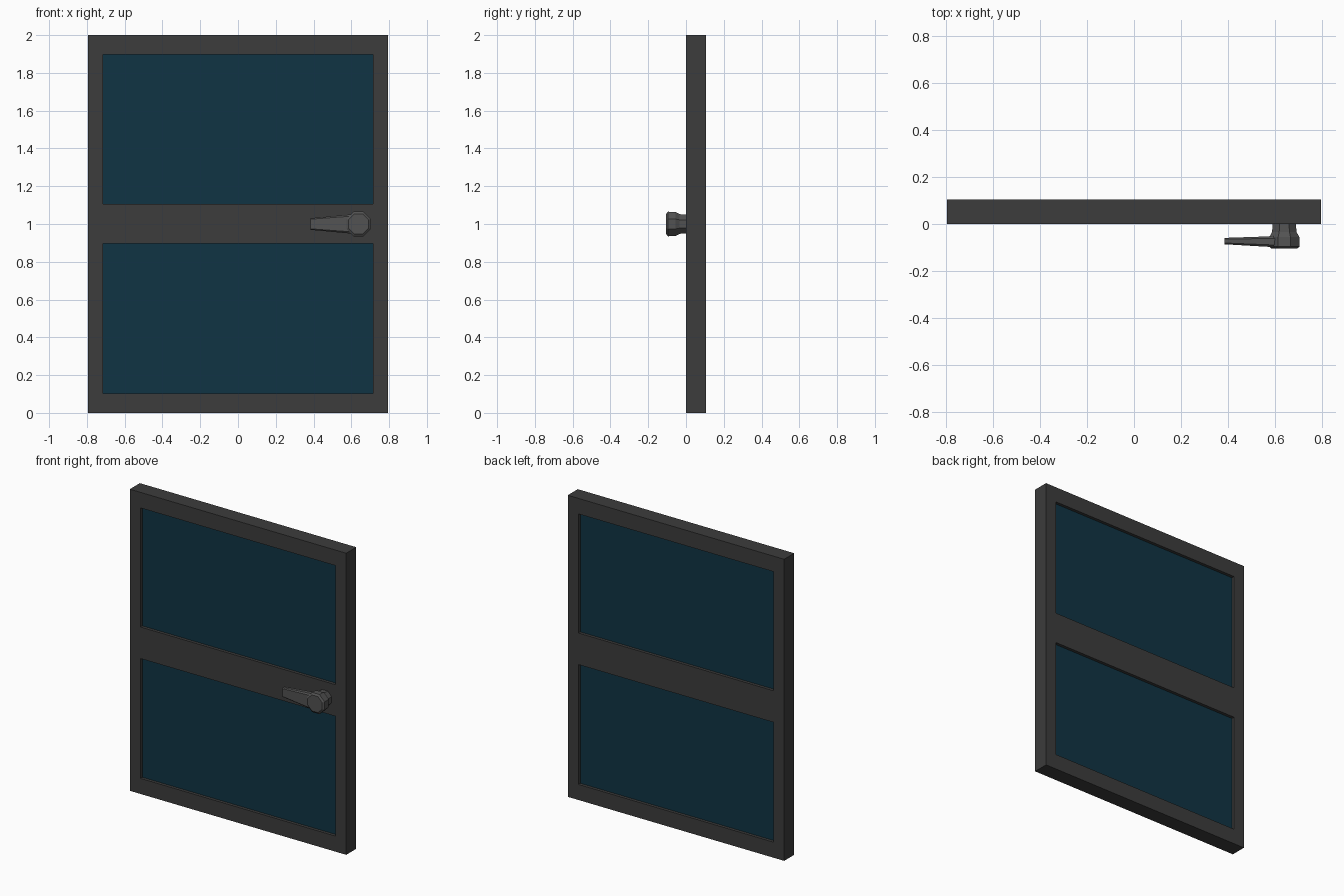
import bpy, bmesh, math
from mathutils import Vector

if "Cube" in bpy.data.objects:
    bpy.data.objects.remove(bpy.data.objects["Cube"])


def material(name, rgb):
    m = bpy.data.materials.new(name)
    m.diffuse_color = (*rgb, 1)
    m.use_nodes = True
    m.node_tree.nodes["Principled BSDF"].inputs["Base Color"].default_value = m.diffuse_color
    return m


FRAME = material("dark_frame", (0.045, 0.045, 0.045))
GLASS = material("blue_glass", (0.005, 0.034, 0.056))
METAL = material("handle_metal", (0.085, 0.085, 0.085))


def finish(name, bm, mat):
    bmesh.ops.recalc_face_normals(bm, faces=bm.faces[:])
    me = bpy.data.meshes.new(name)
    bm.to_mesh(me)
    bm.free()
    me.materials.append(mat)
    ob = bpy.data.objects.new(name, me)
    bpy.context.collection.objects.link(ob)
    return ob


def loft(name, rings, mat):
    """Skin a list of equal-length rings and cap both ends."""
    bm = bmesh.new()
    rows = [[bm.verts.new(p) for p in ring] for ring in rings]
    n = len(rows[0])
    for a, b in zip(rows, rows[1:]):
        for i in range(n):
            j = (i + 1) % n
            bm.faces.new((a[i], a[j], b[j], b[i]))
    bm.faces.new(rows[0])
    bm.faces.new(rows[-1])
    return finish(name, bm, mat)


# Door frame: a grid of cells with the two window cells left open, extruded
xs = (-0.794, -0.716, 0.716, 0.794)
zs = (0, 0.103, 0.898, 1.107, 1.897, 2)
DEPTH = 0.105
bm = bmesh.new()
grid = [[bm.verts.new((x, 0, z)) for z in zs] for x in xs]
for i in range(3):
    for k in range(5):
        if i == 1 and k in (1, 3):
            continue
        bm.faces.new((grid[i][k], grid[i + 1][k], grid[i + 1][k + 1], grid[i][k + 1]))
out = bmesh.ops.extrude_face_region(bm, geom=bm.faces[:], use_keep_orig=True)
moved = [g for g in out["geom"] if isinstance(g, bmesh.types.BMVert)]
bmesh.ops.translate(bm, verts=moved, vec=(0, DEPTH, 0))
bmesh.ops.dissolve_limit(bm, angle_limit=0.01, verts=bm.verts[:], edges=bm.edges[:])
bmesh.ops.triangulate(bm, faces=[f for f in bm.faces if len(f.verts) > 4])
finish("door_frame", bm, FRAME)

# Glass panes, recessed on both sides
for name, z0, z1 in (("lower_pane", zs[1], zs[2]), ("upper_pane", zs[3], zs[4])):
    loft(name, [[(xs[1], y, z0), (xs[2], y, z0), (xs[2], y, z1), (xs[1], y, z1)]
                for y in (0.02, DEPTH - 0.02)], GLASS)

# Handle knob: octagonal stem flaring into a chamfered head
KX, KZ = 0.638, 1.0
profile = ((0.004, 0.049), (-0.034, 0.052), (-0.056, 0.064),
           (-0.096, 0.065), (-0.105, 0.053))


def octagon(y, apothem):
    r = apothem / math.cos(math.pi / 8)
    return [(KX + r * math.cos(a), y, KZ + r * math.sin(a))
            for a in (math.pi / 8 + i * math.pi / 4 for i in range(8))]


loft("handle_knob", [octagon(y, a) for y, a in profile], METAL)

# Handle lever: tapered bar with chamfered corners
def bar(x, hz, y0, y1):
    c = 0.2 * (y1 - y0)
    return [(x, y0, KZ - hz + c), (x, y0 + c, KZ - hz), (x, y1 - c, KZ - hz),
            (x, y1, KZ - hz + c), (x, y1, KZ + hz - c), (x, y1 - c, KZ + hz),
            (x, y0 + c, KZ + hz), (x, y0, KZ + hz - c)]


loft("handle_lever", [bar(0.385, 0.031, -0.086, -0.059),
                      bar(0.59, 0.05, -0.098, -0.052),
                      bar(0.62, 0.052, -0.099, -0.052)], METAL)
